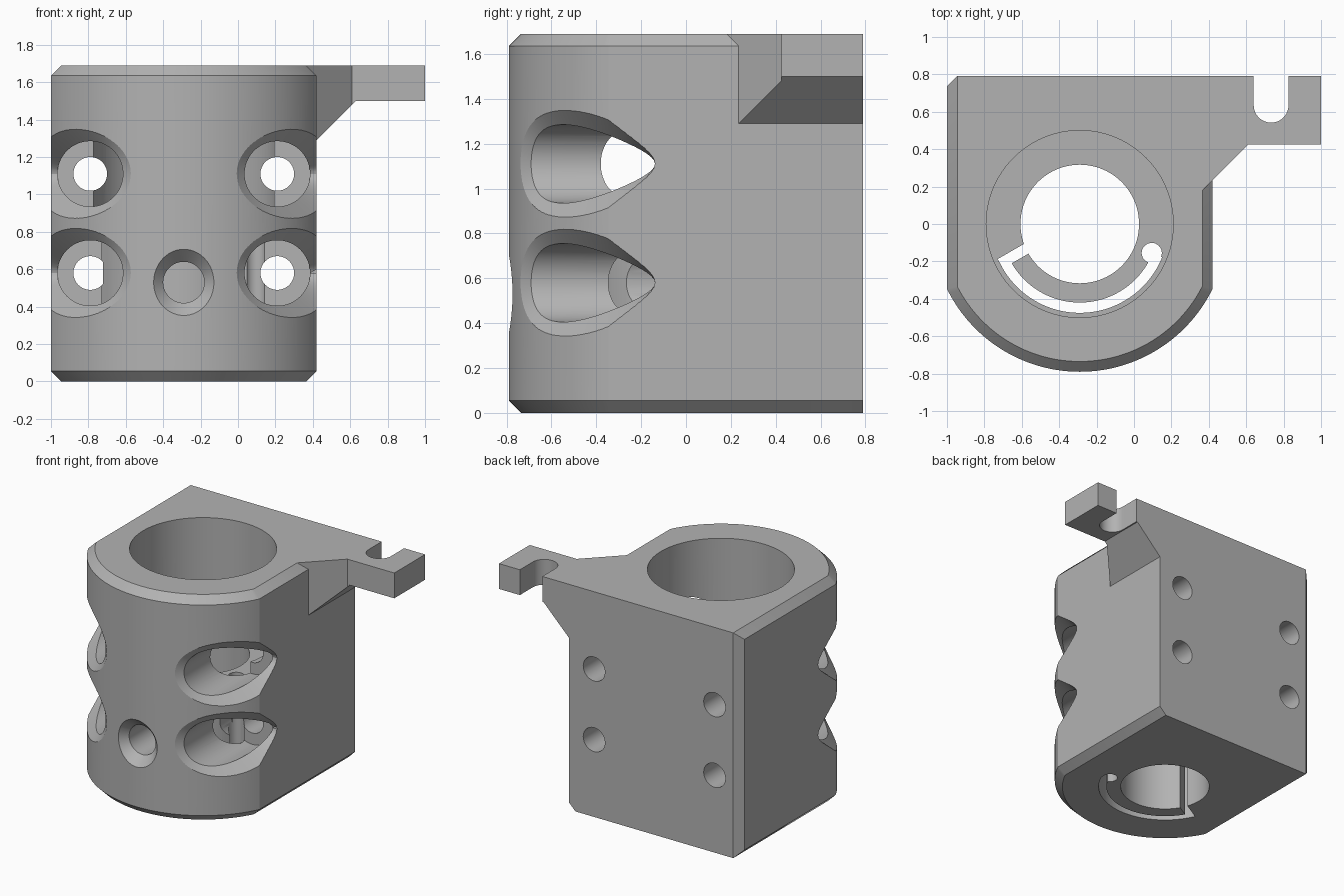
import bpy, bmesh
from math import cos, sin, pi, sqrt, radians, asin
from mathutils import Vector

CX = -0.29            # axis of the bore
HEIGHT, BACK = 1.69, 0.79
CH = 0.055            # chamfer size
SCREW_X, SCREW_Z = 0.21, (0.58, 1.11)

cube = bpy.data.objects.get("Cube")
if cube:
    bpy.data.objects.remove(cube, do_unlink=True)

grey = bpy.data.materials.new("plain grey")
grey.use_nodes = True
tone = (0.45, 0.45, 0.45, 1)
grey.diffuse_color = tone
grey.node_tree.nodes["Principled BSDF"].inputs["Base Color"].default_value = tone


def loft(name, rings):
    """Solid skinned through equal-length rings, capped at both ends."""
    bm = bmesh.new()
    loops = [[bm.verts.new(p) for p in ring] for ring in rings]
    n = len(loops[0])
    for a, b in zip(loops, loops[1:]):
        for i in range(n):
            j = (i + 1) % n
            bm.faces.new((a[i], a[j], b[j], b[i]))
    bm.faces.new(loops[0][::-1])
    bm.faces.new(loops[-1])
    bmesh.ops.remove_doubles(bm, verts=bm.verts, dist=1e-5)
    bmesh.ops.recalc_face_normals(bm, faces=bm.faces)
    mesh = bpy.data.meshes.new(name)
    bm.to_mesh(mesh)
    bm.free()
    mesh.materials.append(grey)
    ob = bpy.data.objects.new(name, mesh)
    bpy.context.collection.objects.link(ob)
    return ob


def prism(name, outline, z0, z1):
    return loft(name, [[(x, y, z) for x, y in outline] for z in (z0, z1)])


def arc(cx, cy, r, a0, a1, n):
    return [(cx + r * cos(radians(a0 + (a1 - a0) * i / n)),
             cy + r * sin(radians(a0 + (a1 - a0) * i / n))) for i in range(n + 1)]


def disc(cx, cy, r, n=64):
    return arc(cx, cy, r, 0, 360, n)[:-1]


def turned(name, x, z, stations):
    """Round solid along y from (y, radius) stations."""
    return loft(name, [[(px, y, pz) for px, pz in disc(x, z, r)] for y, r in stations])


def combine(target, tool, operation="DIFFERENCE"):
    mod = target.modifiers.new(operation.lower(), "BOOLEAN")
    mod.operation, mod.solver, mod.object = operation, "EXACT", tool
    bpy.context.view_layer.objects.active = target
    bpy.ops.object.modifier_apply(modifier=mod.name)
    bpy.data.objects.remove(tool, do_unlink=True)


# Body: round front, flat sides and back, chamfered top and bottom
def body_outline(inset):
    half, r = 0.71 - inset, 0.79 - inset
    edge = 90 - math_deg(asin(half / r))
    pts = arc(CX, 0, r, 180 + edge, 360 - edge, 72)
    corner = BACK - CH + inset
    return pts + [(CX + half, BACK), (CX - 0.71 + CH, BACK), (CX - half, corner)]


def math_deg(a):
    return a * 180 / pi


levels = ((0, CH), (CH, 0), (HEIGHT - CH, 0), (HEIGHT, CH))
body = loft("clamp_body", [[(x, y, z) for x, y in body_outline(i)] for z, i in levels])

# Side arm: plan outline crossed with a sloping underside, then an open slot
arm = prism("side_arm", [(0.3, 0.115), (0.61, 0.425), (1, 0.425), (1, BACK), (0.3, BACK)], 1, HEIGHT)
under = [(0.2, 1.07), (0.63, 1.5), (1.2, 1.5), (1.2, 1.9), (0.2, 1.9)]
combine(arm, loft("arm_side_shape", [[(x, y, z) for x, z in under] for y in (-0.1, 1)]), "INTERSECT")
combine(arm, prism("arm_slot", arc(0.733, 0.635, 0.093, 180, 360, 24) + [(0.826, 1), (0.64, 1)], 1, 2))
combine(body, arm, "UNION")

# Stepped bore
FLOOR = 0.9
combine(body, prism("wide_bore", disc(CX, 0, 0.5, 96), FLOOR, 2))
combine(body, prism("narrow_bore", disc(CX, 0, 0.317, 96), -0.1, 1))

# Flexing clamp: curved slot, round relief at its end, straight cut into the bore
curved = arc(CX, 0, 0.475, 209, 338, 60) + arc(CX, 0, 0.42, 338, 209, 60)
combine(body, prism("curved_slot", curved, -0.1, 0.95))
combine(body, prism("slot_relief", disc(0.095, -0.155, 0.054, 32), -0.12, 0.96))
u = Vector((cos(radians(210)), sin(radians(210))))
n = Vector((-0.5, 0.866)) * 0.057
o = Vector((CX, 0))
cut = [o + u * 0.25, o + u * 0.474, o + u * 0.474 + n, o + u * 0.25 + n]
combine(body, prism("clamp_cut", cut, -0.11, 0.97))

# Countersunk front screw hole that reaches the clamp
combine(body, turned("front_hole", CX, 0.53, [(-0.95, 0.33), (-0.72, 0.11), (-0.45, 0.11)]))


# Screw pockets with flared mouths that break out through the sides
def pocket(z, mirrored):
    floor, inner, outer, far = [], [], [], []
    for i in range(72):
        c, s = cos(2 * pi * i / 72), sin(2 * pi * i / 72)
        x = SCREW_X + 0.175 * c
        r = 0.743 - 0.037 * c - 0.017 * c * c
        y = -sqrt(r * r - (x - CX) ** 2)
        p = Vector((x, y, z + 0.175 * s))
        flare = Vector((0.035 + 0.0375 * c * (1 - c), -0.0225 * (1 - c), 0.052 * s))
        floor.append(Vector((x, -0.13, p.z)))
        inner.append(p)
        outer.append(p + flare * 3)
        far.append(p + flare * 3 + Vector((0.5, -0.5, 0)))
    rings = [floor, inner, outer, far]
    if mirrored:
        rings = [[(2 * CX - p.x, p.y, p.z) for p in ring] for ring in rings]
    return loft("screw_pocket", rings)


for z in SCREW_Z:
    for mirrored in (False, True):
        x = 2 * CX - SCREW_X if mirrored else SCREW_X
        combine(body, pocket(z, mirrored))
        combine(body, turned("screw_hole", x, z, [(-0.2, 0.09), (1, 0.09)]))

# Smooth the round walls, keep machined edges crisp
bpy.ops.object.select_all(action="DESELECT")
body.select_set(True)
bpy.context.view_layer.objects.active = body
bpy.ops.object.shade_smooth_by_angle(angle=radians(25))
